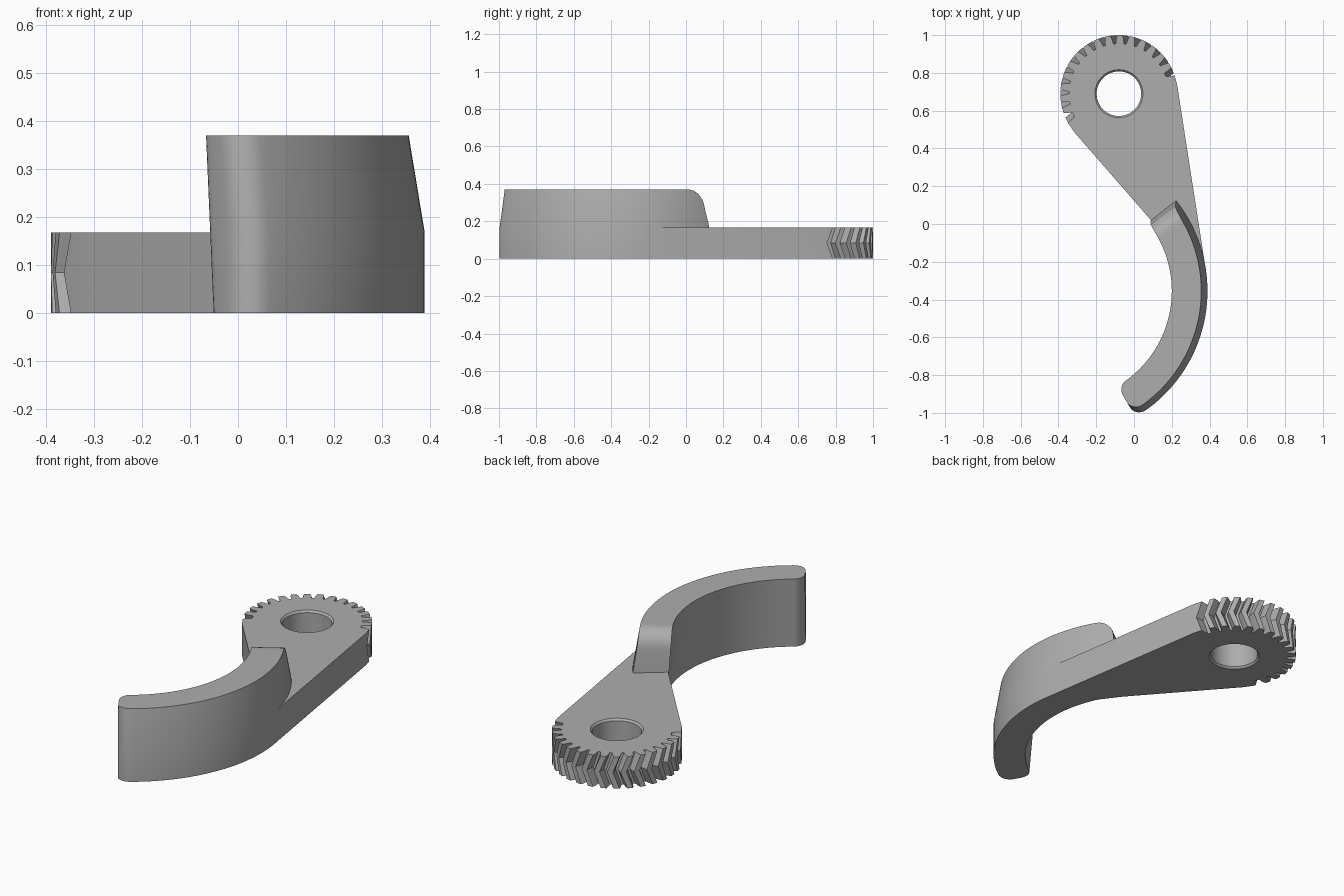
import bpy, bmesh
from math import sin, cos, radians, pi

cube = bpy.data.objects.get("Cube")
if cube:
    bpy.data.objects.remove(cube, do_unlink=True)

grey = bpy.data.materials.new("plain grey")
grey.use_nodes = True
COLOUR = (0.42, 0.42, 0.42, 1)
grey.diffuse_color = COLOUR
grey.node_tree.nodes["Principled BSDF"].inputs["Base Color"].default_value = COLOUR

GEAR = (-0.08, 0.69)       # gear centre
BEND = (-0.384, -0.355)    # centre of the handle's arc
THICK = 0.168              # plate thickness
TWIST = 6                  # herringbone shift in degrees


def polar(centre, r, deg, z):
    a = radians(deg)
    return (centre[0] + r * cos(a), centre[1] + r * sin(a), z)


def skin(bm, a, b, closed=True):
    """Join two equal rings of vertices with quads."""
    n = len(a)
    for i in range(n if closed else n - 1):
        j = (i + 1) % n
        bm.faces.new((a[i], a[j], b[j], b[i]))


def finish(bm, name):
    bmesh.ops.recalc_face_normals(bm, faces=bm.faces[:])
    mesh = bpy.data.meshes.new(name)
    bm.to_mesh(mesh)
    bm.free()
    mesh.materials.append(grey)
    ob = bpy.data.objects.new(name, mesh)
    bpy.context.collection.objects.link(ob)
    bpy.ops.object.select_all(action='DESELECT')
    ob.select_set(True)
    bpy.context.view_layer.objects.active = ob
    bpy.ops.object.shade_smooth_by_angle(angle=radians(28))
    return ob


# Plate outline: toothed arc, then the straight sides running to the handle
ROOT, FLANK, TIP = 0.265, 0.29, 0.31
TOOTH = [(-4.7, ROOT), (-3.8, FLANK), (-2.5, TIP), (2.5, TIP), (3.8, FLANK), (4.7, ROOT)]
rim = [(18, TIP), (20, ROOT)]
for k in range(15):
    rim += [(29 + 12 * k + d, r) for d, r in TOOTH]
rim += [(207.5, ROOT), (210, TIP)]


def plate_outline(z, twist):
    pts = [polar(GEAR, r, d - twist, z) for d, r in rim]
    pts.append(polar(GEAR, 0.312, 220.5, z))
    pts += [(x, y, z) for x, y in
            [(0.09, 0.02), (0.18, -0.1), (0.25, -0.235), (0.379, -0.235)]]
    pts.append(polar(GEAR, 0.312, 9, z))
    return pts


# Geared plate with a chamfered round hole
bm = bmesh.new()
layers = [[bm.verts.new(p) for p in plate_outline(z, t)]
          for z, t in [(0, 0), (THICK / 2, TWIST), (THICK, 0)]]
for low, high in zip(layers, layers[1:]):
    skin(bm, low, high)
holes = [[bm.verts.new(polar(GEAR, r, 360 * i / 64, z)) for i in range(64)]
         for r, z in [(0.127, 0), (0.118, 0.01), (0.118, THICK - 0.01), (0.127, THICK)]]
for low, high in zip(holes, holes[1:]):
    skin(bm, low, high)
for outer, inner in [(layers[0], holes[0]), (layers[-1], holes[-1])]:
    edges = [bm.edges.get((ring[i - 1], ring[i]))
             for ring in (outer, inner) for i in range(len(ring))]
    bmesh.ops.triangle_fill(bm, edges=edges, use_beauty=True, normal=(0, 0, 1))
finish(bm, "geared_plate")


# Curved handle: a leaning cross-section swept round an arc
TOP = 0.37


def handle_section(deg, top, squeeze=1.0):
    def inner(z):
        return 0.614 - 0.03 * z / TOP

    def outer(z):
        return 0.773 - 0.033 * max(0, z - 0.17) / 0.2

    pts = []
    for side, z in [(inner, 0), (outer, 0), (outer, 0.17), (outer, top), (inner, top)]:
        mid = (inner(z) + outer(z)) / 2
        pts.append(polar(BEND, mid + (side(z) - mid) * squeeze, deg, z))
    return pts


# Rounded shoulder where the handle rises from the plate
sections = [handle_section(38.3, 0.172), handle_section(37, 0.27)]
for i in range(1, 9):
    a = i / 8 * pi / 2
    sections.append(handle_section(37 - 7.5 * (1 - cos(a)), 0.27 + 0.1 * sin(a)))
# Main sweep
START, END = 29.5, -54.5
for i in range(1, 49):
    sections.append(handle_section(START + (END - START) * i / 48, TOP))
# Blunt rounded tip
for i in range(1, 10):
    a = i / 9 * pi / 2
    sections.append(handle_section(END - 5 * sin(a), TOP, 1 - 0.75 * (1 - cos(a))))

bm = bmesh.new()
rings = [[bm.verts.new(p) for p in s] for s in sections]
for a, b in zip(rings, rings[1:]):
    skin(bm, a, b)
bm.faces.new(rings[0])
bm.faces.new(rings[-1])
finish(bm, "curved_handle")
